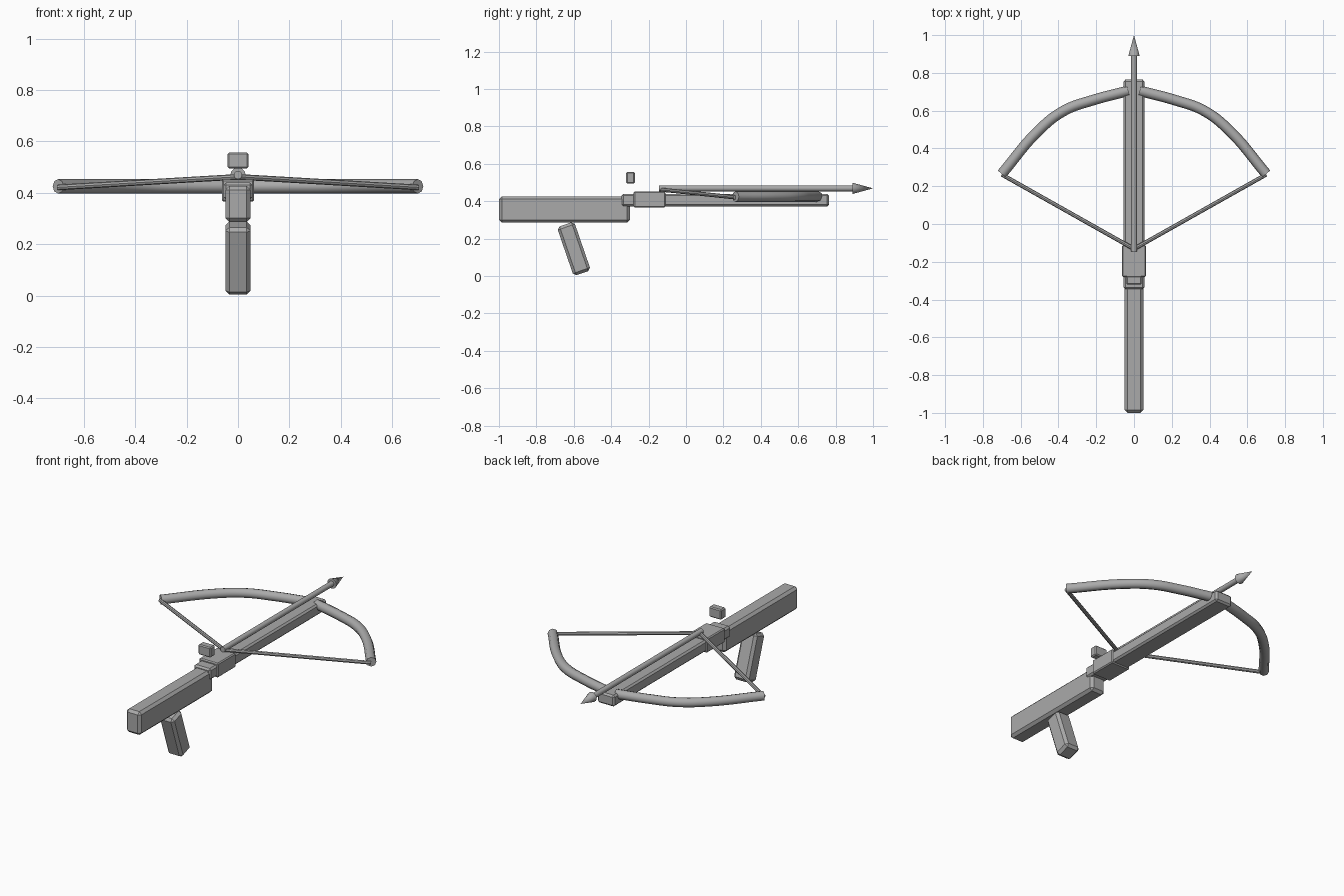
import bpy
import math
from mathutils import Vector

cube = bpy.data.objects.get("Cube")
if cube:
    bpy.data.objects.remove(cube, do_unlink=True)

grey = bpy.data.materials.new("plain grey")
grey.use_nodes = True
colour = (0.4, 0.4, 0.4, 1)
grey.diffuse_color = colour
grey.node_tree.nodes["Principled BSDF"].inputs["Base Color"].default_value = colour


def finish(name):
    obj = bpy.context.object
    obj.name = name
    obj.data.materials.append(grey)
    return obj


def block(name, low, high, bevel, tilt=0):
    """Chamfered box between two corners, tilted about x."""
    low, high = Vector(low), Vector(high)
    bpy.ops.mesh.primitive_cube_add(size=1, location=(low + high) / 2)
    obj = finish(name)
    obj.scale = high - low
    bpy.ops.object.transform_apply(location=False, rotation=False, scale=True)
    obj.rotation_euler.x = math.radians(tilt)
    mod = obj.modifiers.new("chamfer", "BEVEL")
    mod.width, mod.segments = bevel, 1
    return obj


def rod(name, start, end, r1, r2, sides=12):
    """Round rod or cone from start to end."""
    start, end = Vector(start), Vector(end)
    axis = end - start
    bpy.ops.mesh.primitive_cone_add(vertices=sides, radius1=r1, radius2=r2,
                                    depth=axis.length, location=(start + end) / 2)
    obj = finish(name)
    obj.rotation_euler = axis.to_track_quat("Z", "Y").to_euler()
    bpy.ops.object.shade_smooth_by_angle(angle=math.radians(40))
    return obj


def limb(name, side):
    """Curved bow arm swept along a smooth path."""
    path = [(0.03, 0.705), (0.22, 0.655), (0.37, 0.6), (0.5, 0.5), (0.70, 0.265)]
    curve = bpy.data.curves.new(name, "CURVE")
    curve.dimensions = "3D"
    curve.bevel_depth, curve.bevel_resolution = 0.028, 2
    curve.resolution_u, curve.use_fill_caps = 6, True
    spline = curve.splines.new("BEZIER")
    spline.bezier_points.add(len(path) - 1)
    for point, (x, y) in zip(spline.bezier_points, path):
        point.co = (side * x, y, 0.425)
        point.handle_left_type = point.handle_right_type = "AUTO"
    obj = bpy.data.objects.new(name, curve)
    bpy.context.collection.objects.link(obj)
    bpy.ops.object.select_all(action="DESELECT")
    obj.select_set(True)
    bpy.context.view_layer.objects.active = obj
    bpy.ops.object.convert(target="MESH")
    finish(name)
    bpy.ops.object.shade_smooth_by_angle(angle=math.radians(50))


# Body
block("stock", (-0.049, -1, 0.286), (0.049, -0.3, 0.426), 0.015)
block("rail", (-0.056, -0.345, 0.372), (0.056, 0.764, 0.44), 0.01)
block("receiver", (-0.063, -0.28, 0.366), (0.063, -0.11, 0.452), 0.006)
block("grip", (-0.049, -0.648, 0.008), (0.049, -0.551, 0.284), 0.015, tilt=19)
block("sight", (-0.041, -0.32, 0.495), (0.041, -0.274, 0.556), 0.006)

# Bow arms and string
for label, side in (("left", 1), ("right", -1)):
    limb(label + "_limb", side)
    rod(label + "_string", (side * 0.70, 0.262, 0.421), (0, -0.132, 0.462), 0.011, 0.011, 8)

# Bolt
rod("bolt_shaft", (0, -0.145, 0.469), (0, 0.9, 0.469), 0.016, 0.016)
rod("bolt_head", (0, 0.89, 0.469), (0, 1, 0.469), 0.03, 0)
